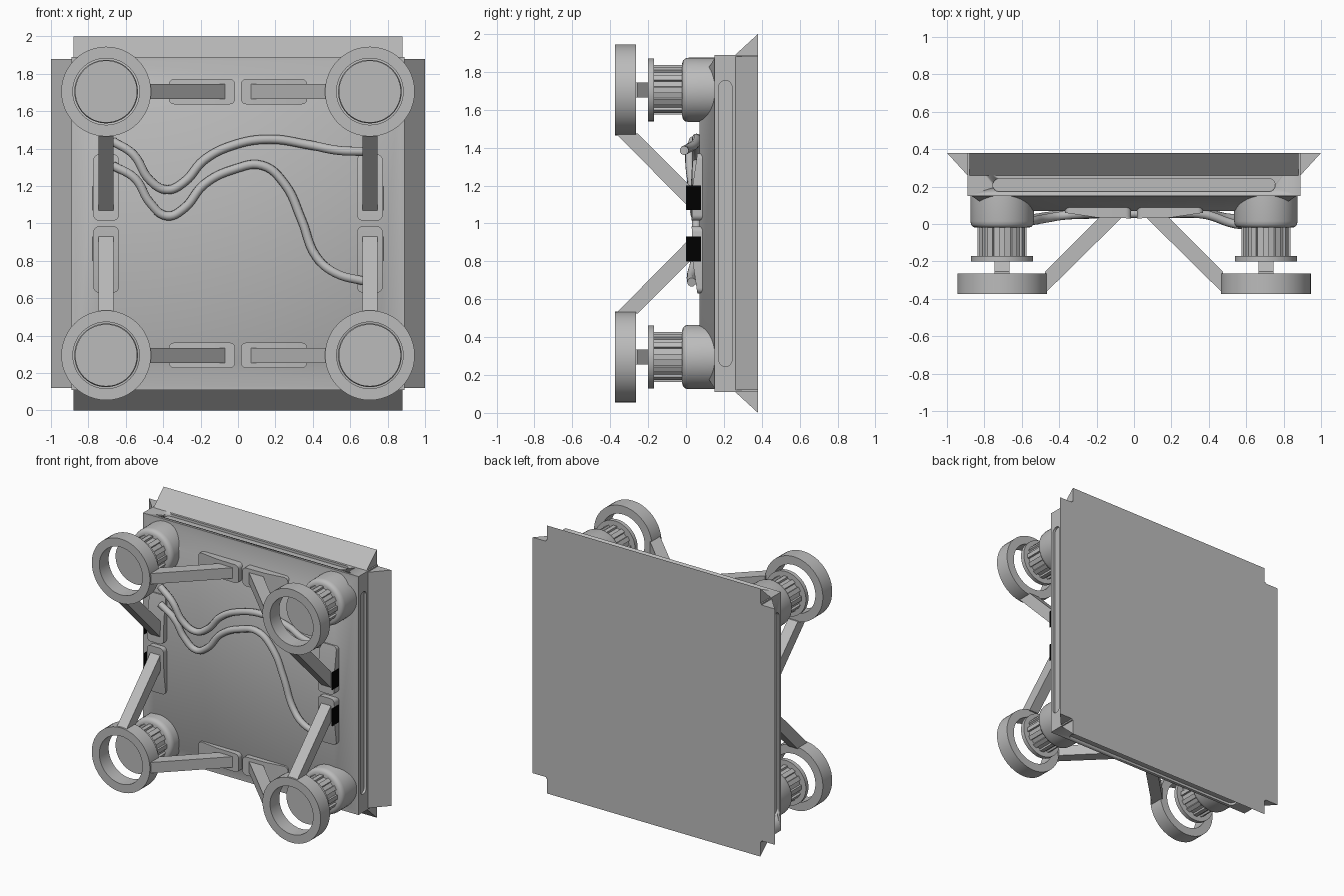
import bpy, bmesh
from math import pi, cos, sin, sqrt
from mathutils import Matrix, Vector

cube = bpy.data.objects.get("Cube")
if cube:
    bpy.data.objects.remove(cube)


def material(name, value):
    m = bpy.data.materials.new(name)
    m.use_nodes = True
    m.diffuse_color = (value, value, value, 1)
    m.node_tree.nodes["Principled BSDF"].inputs["Base Color"].default_value = (value, value, value, 1)
    return m


GREY = material("plain grey", 0.5)
BLACK = material("black", 0.0)
SIDES = ("upper", "left", "lower", "right")
CORNERS = ("upper_left", "lower_left", "lower_right", "upper_right")


def quarter(k):
    """Frame centred on the panel, turned by k quarter turns about its axis."""
    return Matrix.Translation((0, 0, 1)) @ Matrix.Rotation(k * pi / 2, 4, 'Y')


def finish(name, bm, frame, mat=GREY):
    bmesh.ops.transform(bm, matrix=frame, verts=bm.verts)
    bmesh.ops.recalc_face_normals(bm, faces=bm.faces)
    me = bpy.data.meshes.new(name)
    bm.to_mesh(me)
    bm.free()
    me.materials.append(mat)
    me.shade_smooth()
    me.set_sharp_from_angle(angle=0.6)
    ob = bpy.data.objects.new(name, me)
    bpy.context.collection.objects.link(ob)
    return ob


def prism(name, outline, lo, hi, frame, mat=GREY, round_edges=0):
    """Extrude an (x, y) outline along z; optionally round the edges along y."""
    bm = bmesh.new()
    ends = [[bm.verts.new((x, y, z)) for x, y in outline] for z in (lo, hi)]
    for ring in ends:
        bm.faces.new(ring)
    n = len(outline)
    for i in range(n):
        j = (i + 1) % n
        bm.faces.new((ends[0][i], ends[0][j], ends[1][j], ends[1][i]))
    if round_edges:
        edges = [e for e in bm.edges
                 if abs((e.verts[0].co - e.verts[1].co).normalized().y) > 0.9]
        bmesh.ops.bevel(bm, geom=edges, offset=round_edges, segments=5,
                        profile=0.5, affect='EDGES')
    return finish(name, bm, frame, mat)


def lathe(name, profile, frame, n=48, closed=False, turn=0):
    """Revolve an (r, y) profile about the y axis."""
    bm = bmesh.new()
    rings = [[bm.verts.new((r * cos(turn + 2 * pi * i / n), y, r * sin(turn + 2 * pi * i / n)))
              for i in range(n)] for r, y in profile]
    pairs = list(zip(rings, rings[1:]))
    if closed:
        pairs.append((rings[-1], rings[0]))
    else:
        bm.faces.new(rings[0])
        bm.faces.new(rings[-1])
    for a, b in pairs:
        for i in range(n):
            j = (i + 1) % n
            bm.faces.new((a[i], a[j], b[j], b[i]))
    return finish(name, bm, frame)


# Square panel with a chamfered front
panel = lathe("panel", [(r * sqrt(2), y) for r, y in
              ((0.745, 0.07), (0.87, 0.15), (0.89, 0.15), (0.89, 0.38))],
              quarter(0), n=4, turn=pi / 4)

# Long rounded grooves cut in the four edges
swap = Matrix(((0, 0, 1, 0), (0, 1, 0, 0), (1, 0, 0, 0), (0, 0, 0, 1)))
stadium = []
for end in (1, -1):
    for i in range(9):
        a = -pi / 2 + pi * i / 8
        stadium.append((end * (0.72 + 0.035 * cos(a)), 0.208 + end * 0.035 * sin(a)))
bpy.context.view_layer.objects.active = panel
for k in range(4):
    cutter = prism("groove_cutter", stadium, 0.872, 0.95, quarter(k) @ swap)
    cutter.hide_render = True
    mod = panel.modifiers.new("groove", 'BOOLEAN')
    mod.operation = 'DIFFERENCE'
    mod.solver = 'EXACT'
    mod.object = cutter
    bpy.ops.object.modifier_apply(modifier=mod.name)
    bpy.data.objects.remove(cutter)

# Flared flanges behind the panel edges
for k in range(4):
    prism(("left", "lower", "right", "upper")[k] + "_flange",
          [(0.86, 0.26), (0.89, 0.26), (1.0, 0.38), (0.86, 0.38)], -0.88, 0.88, quarter(k))

# Corner feet: base, ribbed drum, disc and open ring
ribs = []
for i in range(12):
    for r, off in ((0.118, -0.14), (0.132, -0.12), (0.132, 0.12), (0.118, 0.14)):
        a = 2 * pi * i / 12 + off
        ribs.append((r * cos(a), r * sin(a)))
for k, corner in enumerate(CORNERS):
    frame = quarter(k) @ Matrix.Translation((0.705, 0, 0.705))
    lathe(corner + "_base", [(0.14, -0.02), (0.155, -0.016), (0.166, -0.004),
                             (0.17, 0.015), (0.17, 0.16)], frame)
    prism(corner + "_drum", ribs, -0.01, 0.18, frame @ Matrix.Rotation(pi / 2, 4, 'X'))
    lathe(corner + "_disc", [(0.166, -0.2), (0.166, -0.17)], frame)
    lathe(corner + "_ring", [(0.24, -0.375), (0.24, -0.265), (0.178, -0.265), (0.178, -0.375)],
          frame, closed=True)

# Diagonal struts with wedge brackets, two on each side
strut = [(0.475, -0.37), (0.475, -0.255), (0.14, 0.08), (0.065, 0.08), (0.065, 0.035)]
bracket = [(0.015, 0.1), (0.015, 0.03), (0.2, 0.035), (0.37, 0.06), (0.37, 0.1)]
pad = [(0.07, 0.0), (0.2, 0.0), (0.2, 0.08), (0.07, 0.08)]
for k, side in enumerate(SIDES):
    for s, tag in ((1, "a"), (-1, "b")):
        frame = quarter(k) @ Matrix.Diagonal((s, 1, 1, 1))
        prism(f"{side}_strut_{tag}", strut, 0.665, 0.745, frame)
        prism(f"{side}_bracket_{tag}", bracket, 0.637, 0.773, frame, round_edges=0.03)
        if side in ("left", "right"):
            prism(f"{side}_black_pad_{tag}", pad, 0.774, 0.778, frame, BLACK)


# Hoses running across the front
def hose(name, points):
    cu = bpy.data.curves.new(name, 'CURVE')
    cu.dimensions = '3D'
    cu.bevel_depth = 0.024
    cu.bevel_resolution = 3
    cu.resolution_u = 6
    cu.use_fill_caps = True
    sp = cu.splines.new('BEZIER')
    sp.bezier_points.add(len(points) - 1)
    for bp, co in zip(sp.bezier_points, points):
        bp.co = Vector(co)
        bp.handle_left_type = bp.handle_right_type = 'AUTO'
    cu.materials.append(GREY)
    bpy.context.collection.objects.link(bpy.data.objects.new(name, cu))


hose("upper_hose", [(-0.67, 0.04, 1.44), (-0.56, 0.02, 1.37), (-0.47, 0.03, 1.23),
                    (-0.38, 0.045, 1.18), (-0.29, 0.05, 1.22), (-0.18, 0.055, 1.34),
                    (-0.02, 0.055, 1.42), (0.17, 0.055, 1.45), (0.38, 0.05, 1.42),
                    (0.54, 0.0, 1.39), (0.68, -0.01, 1.385)])
hose("lower_hose", [(-0.67, 0.04, 1.31), (-0.55, 0.03, 1.24), (-0.47, 0.04, 1.11),
                    (-0.38, 0.05, 1.04), (-0.29, 0.05, 1.08), (-0.18, 0.055, 1.21),
                    (-0.02, 0.055, 1.29), (0.13, 0.055, 1.31), (0.25, 0.055, 1.21),
                    (0.34, 0.055, 1.02), (0.42, 0.05, 0.82), (0.52, 0.03, 0.735),
                    (0.68, 0.03, 0.69)])
